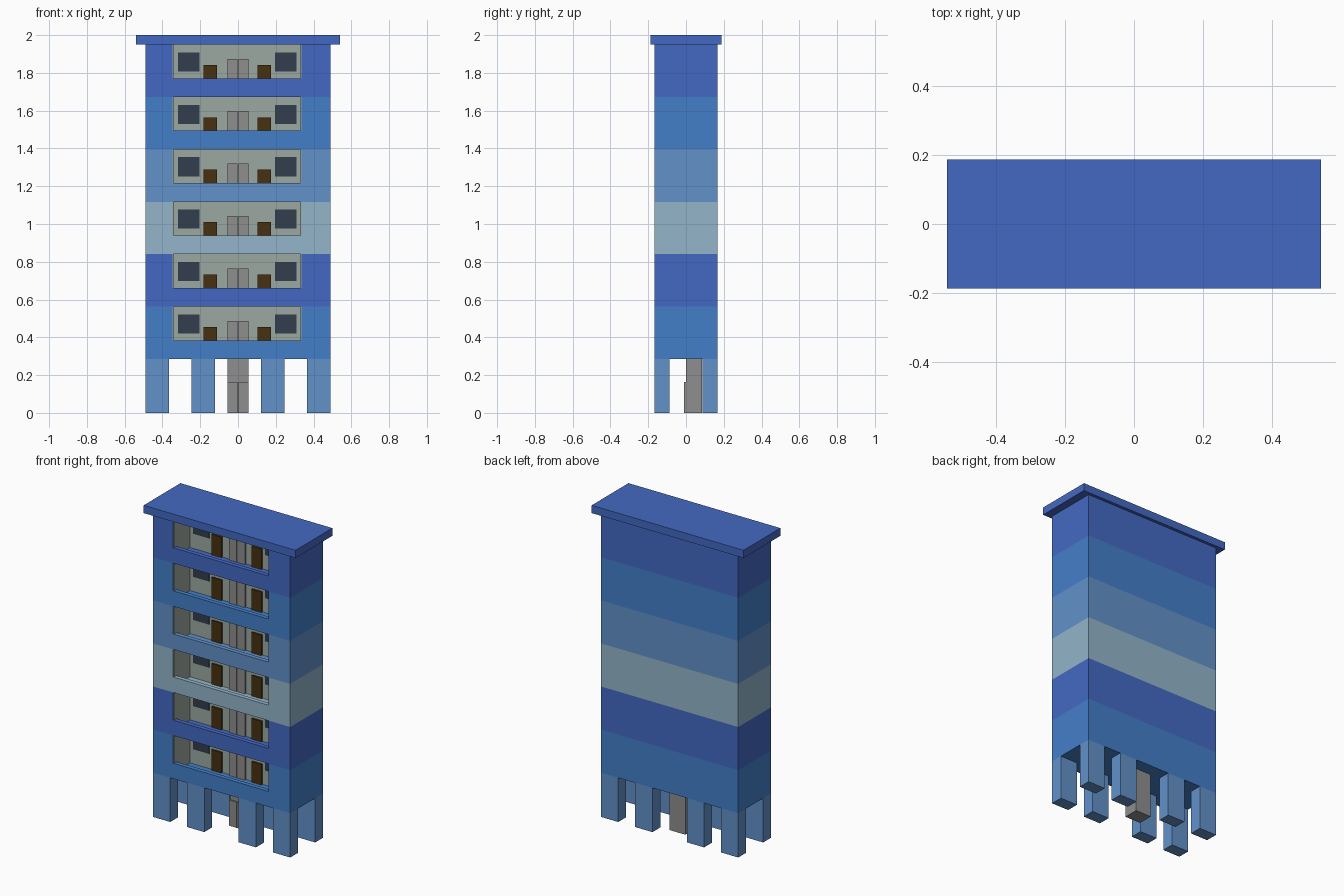
import bpy, bmesh

if "Cube" in bpy.data.objects:
    bpy.data.objects.remove(bpy.data.objects["Cube"])


def material(name, hexa):
    def lin(c):
        return c / 12.92 if c <= 0.04045 else ((c + 0.055) / 1.055) ** 2.4
    m = bpy.data.materials.new(name)
    m.diffuse_color = [lin(int(hexa[i:i + 2], 16) / 255) for i in (0, 2, 4)] + [1]
    m.use_nodes = True
    m.node_tree.nodes["Principled BSDF"].inputs["Base Color"].default_value = m.diffuse_color
    return m


AZURE = material("azure", "447FC9")
ROYAL = material("royal_blue", "4469C3")
PALE = material("pale_blue", "93B5C9")
SKY = material("sky_blue", "6291C9")
WALL = material("wall_grey_green", "9CA8A1")
GLASS = material("dark_glass", "323D4D")
WOOD = material("brown_wood", "463110")
METAL = material("lift_metal", "8E8E8E")


def finish(name, bm, mat):
    bmesh.ops.recalc_face_normals(bm, faces=bm.faces)
    mesh = bpy.data.meshes.new(name)
    bm.to_mesh(mesh)
    bm.free()
    mesh.materials.append(mat)
    ob = bpy.data.objects.new(name, mesh)
    bpy.context.collection.objects.link(ob)
    return ob


def prism(name, plan, z0, z1, mat):
    """Extrude a plan outline upwards."""
    bm = bmesh.new()
    base = bm.faces.new([bm.verts.new((x, y, z0)) for x, y in plan])
    top = bmesh.ops.extrude_face_region(bm, geom=[base])["geom"]
    verts = [v for v in top if isinstance(v, bmesh.types.BMVert)]
    bmesh.ops.translate(bm, verts=verts, vec=(0, 0, z1 - z0))
    if not base.is_valid or len([f for f in bm.faces if all(abs(v.co.z - z0) < 1e-6 for v in f.verts)]) == 0:
        bm.faces.new([v for v in bm.verts if abs(v.co.z - z0) < 1e-6])
    return finish(name, bm, mat)


def box(name, x0, x1, y0, y1, z0, z1, mat):
    return prism(name, [(x0, y0), (x1, y0), (x1, y1), (x0, y1)], z0, z1, mat)


W, D = 0.489, 0.167            # half width and depth of the tower
BASE, STEP = 0.285, 0.2775     # underside of first storey, storey height
L, R, BACK = -0.346, 0.335, 0.0  # balcony recess
T = 0.004                      # lining thickness

# Stilts: two rows of four
for row, y0 in (("front", -D), ("rear", 0.087)):
    for i, x0 in enumerate((-W, -0.246, 0.122, 0.366)):
        box(f"{row}_pillar_{i + 1}", x0, x0 + 0.123, y0, y0 + 0.08, 0, BASE, SKY)


def lift_doors(tag, z):
    box(f"lift_door_left_{tag}", -0.056, -0.002, -0.011, BACK, z, z + 0.164, METAL)
    box(f"lift_door_right_{tag}", 0.002, 0.056, -0.011, BACK, z, z + 0.164, METAL)


# Lift shaft at ground level
box("lift_shaft", -0.056, 0.056, 0, 0.086, 0, BASE, METAL)
lift_doors("ground", 0)

# Storeys
outline = [(-W, -D), (L, -D), (L, BACK + T), (R, BACK + T), (R, -D), (W, -D), (W, D), (-W, D)]
for n, mat in enumerate((AZURE, ROYAL, PALE, SKY, AZURE, ROYAL), 1):
    z = BASE + (n - 1) * STEP
    top, deck, sill = z + STEP, z + 0.038, z + 0.099
    prism(f"storey_shell_{n}", outline, z, top, mat)
    box(f"balcony_slab_{n}", L, R, -D, BACK + T, z, deck, mat)
    box(f"balcony_parapet_{n}", L, R, -D, -D + 0.028, deck, sill, mat)
    # Recess lining
    box(f"balcony_back_wall_{n}", L, R, BACK, BACK + T, deck, top, WALL)
    box(f"balcony_left_wall_{n}", L, L + T, -D + 0.003, BACK, deck, top, WALL)
    box(f"balcony_right_wall_{n}", R - T, R, -D + 0.003, BACK, deck, top, WALL)
    # Windows and doors
    for side, wx, dx in (("left", -0.317, -0.182), ("right", 0.195, 0.103)):
        box(f"window_{side}_{n}", wx, wx + 0.114, -0.005, BACK, z + 0.135, z + 0.236, GLASS)
        box(f"flat_door_{side}_{n}", dx, dx + 0.071, -0.011, BACK, deck, z + 0.17, WOOD)
    lift_doors(str(n), deck)

# Overhanging roof slab
box("roof_slab", -0.541, 0.541, -0.187, 0.187, BASE + 6 * STEP, 2.0, ROYAL)
